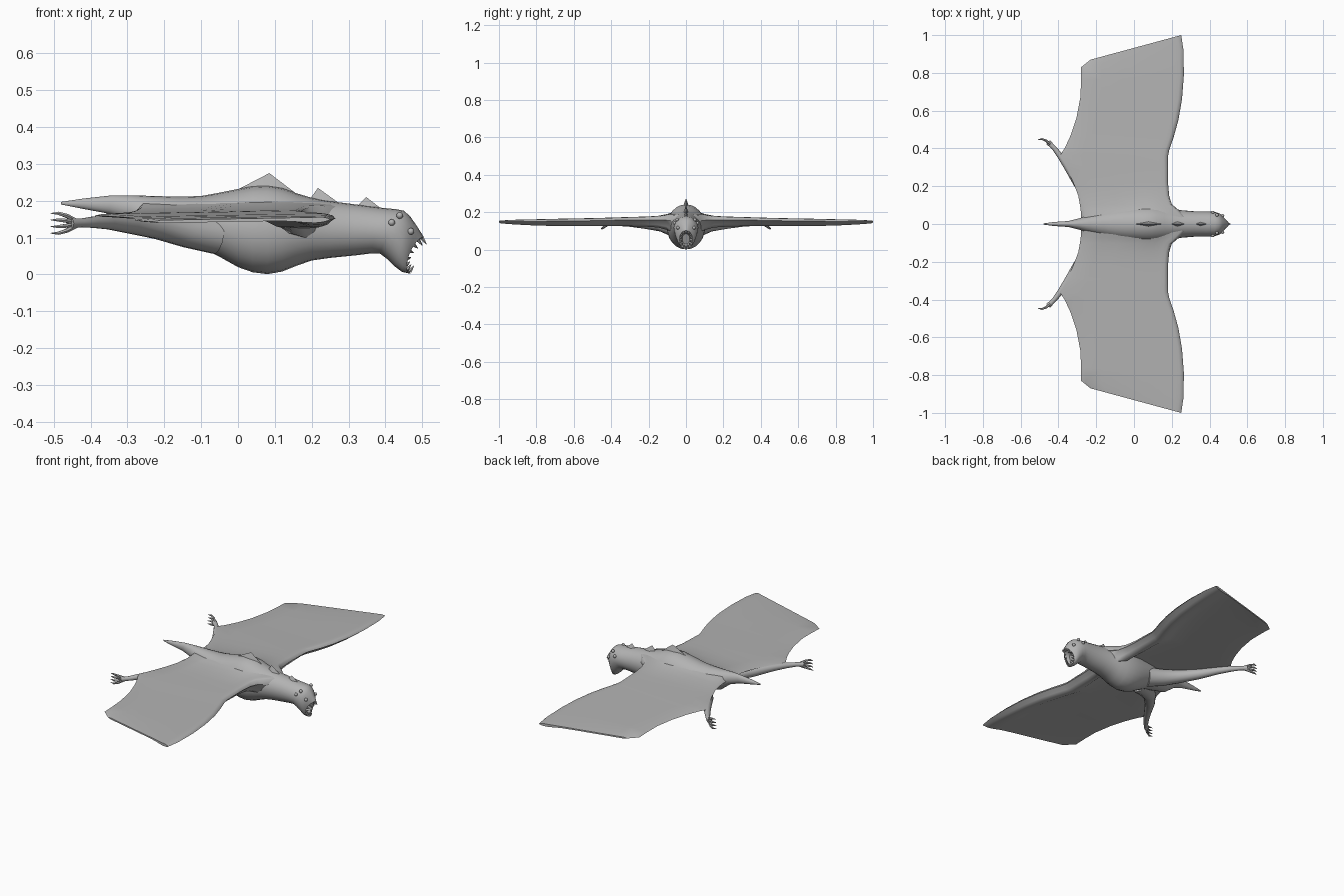
import bpy, bmesh, math
from mathutils import Vector

if "Cube" in bpy.data.objects:
    bpy.data.objects.remove(bpy.data.objects["Cube"])

grey = bpy.data.materials.new("stone grey")
grey.diffuse_color = (0.45, 0.45, 0.45, 1)
grey.use_nodes = True
grey.node_tree.nodes["Principled BSDF"].inputs["Base Color"].default_value = grey.diffuse_color


def finish(name, bm, angle=50):
    """Turn a bmesh into a smooth shaded object."""
    bmesh.ops.recalc_face_normals(bm, faces=bm.faces)
    me = bpy.data.meshes.new(name)
    bm.to_mesh(me)
    bm.free()
    ob = bpy.data.objects.new(name, me)
    bpy.context.collection.objects.link(ob)
    me.materials.append(grey)
    bpy.ops.object.select_all(action='DESELECT')
    ob.select_set(True)
    bpy.context.view_layer.objects.active = ob
    bpy.ops.object.shade_smooth_by_angle(angle=math.radians(angle))
    return ob


def loft(bm, rings):
    """Skin closed rings of equal length and cap both ends."""
    vs = [[bm.verts.new(p) for p in r] for r in rings]
    n = len(vs[0])
    for a, b in zip(vs, vs[1:]):
        for i in range(n):
            j = (i + 1) % n
            bm.faces.new((a[i], a[j], b[j], b[i]))
    bm.faces.new(vs[0])
    bm.faces.new(vs[-1][::-1])


def tube(bm, path, n=10):
    """Round tapering limb through (x, y, z, radius) points."""
    pts = [Vector(p[:3]) for p in path]
    rings = []
    for i, p in enumerate(pts):
        d = (pts[min(i + 1, len(pts) - 1)] - pts[max(i - 1, 0)]).normalized()
        side = d.cross(Vector((0, 0, 1))).normalized()
        up = side.cross(d)
        rings.append([p + path[i][3] * (math.cos(t) * side + math.sin(t) * up)
                      for t in (2 * math.pi * k / n for k in range(n))])
    loft(bm, rings)


def lerp(table, x):
    for (x0, a), (x1, b) in zip(table, table[1:]):
        if x <= x1:
            return a + (b - a) * max(0, (x - x0) / (x1 - x0))
    return table[-1][1]


def mirrored(ob):
    m = ob.modifiers.new("mirror", 'MIRROR')
    m.use_axis = (False, True, False)
    m.use_clip = False
    m.use_mirror_merge = False


# Body, tail, head and mouth: top x, top z, bottom x, bottom z, half width, lip bow
spine = [
    (-.48, .197, -.48, .19, .003, 0), (-.42, .206, -.42, .178, .011, 0),
    (-.34, .215, -.35, .165, .016, 0), (-.29, .215, -.29, .145, .03, 0),
    (-.23, .213, -.23, .098, .05, 0), (-.16, .211, -.16, .085, .066, 0),
    (-.1, .213, -.1, .074, .078, 0), (-.05, .222, -.05, .048, .088, 0),
    (0, .232, 0, .02, .096, 0), (.04, .24, .04, .006, .101, 0),
    (.08, .242, .08, .001, .103, 0), (.12, .235, .12, .008, .1, 0),
    (.16, .22, .16, .024, .093, 0), (.2, .208, .2, .038, .083, 0),
    (.25, .199, .25, .045, .073, 0), (.32, .19, .32, .052, .067, 0),
    (.39, .181, .36, .057, .066, 0), (.43, .177, .385, .057, .066, 0),
    (.45, .173, .405, .042, .064, 0), (.467, .158, .425, .022, .058, 0),
    (.485, .132, .445, .007, .049, .006), (.504, .102, .468, .002, .036, .022),
    (.498, .096, .466, .009, .03, .022), (.455, .085, .43, .03, .02, 0),
]
N = 24
rings = []
for xt, zt, xb, zb, w, bow in spine:
    ring = []
    for k in range(N):
        t = 2 * math.pi * k / N
        s, c = math.sin(t), math.cos(t)
        f = (s + 1) / 2
        ring.append((xb + (xt - xb) * f - bow * abs(c), w * c, zb + (zt - zb) * f))
    rings.append(ring)
bm = bmesh.new()
loft(bm, rings)
finish("body", bm)

# Back crests: front foot, tip and rear foot of each swept fin
bm = bmesh.new()
for x0, x1, tip, z0, z1, zt, w in [(-.06, .19, .085, .20, .195, .275, .032),
                                   (.185, .29, .217, .19, .182, .235, .022),
                                   (.315, .4, .348, .178, .17, .21, .018)]:
    mid = (x0 + x1) / 2
    base = [bm.verts.new(p) for p in ((x0, 0, z0), (mid, -w, z0 - .015),
                                      (x1, 0, z1), (mid, w, z0 - .015))]
    top = bm.verts.new((tip, 0, zt))
    for i in range(4):
        bm.faces.new((base[i], base[(i + 1) % 4], top))
    bm.faces.new(base[::-1])
finish("back_crests", bm)

# Wing: lead x, lead y, trail x, trail y, top z, arm depth, blend into the back
sections = [
    (.30, 0, -.28, 0, .18, .08, 1), (.27, .04, -.28, .04, .18, .08, .72),
    (.235, .075, -.282, .07, .18, .075, .4), (.20, .105, -.286, .1, .181, .066, .2),
    (.186, .15, -.295, .15, .179, .052, .06), (.18, .22, -.318, .21, .177, .045, 0),
    (.18, .30, -.35, .285, .175, .041, 0), (.18, .36, -.39, .365, .173, .038, 0),
    (.186, .39, -.365, .405, .172, .037, 0), (.21, .46, -.335, .47, .17, .036, 0),
    (.235, .55, -.305, .56, .168, .034, 0), (.254, .66, -.284, .67, .166, .031, 0),
    (.264, .79, -.28, .76, .163, .026, 0), (.262, .92, -.28, .83, .16, .017, 0),
    (.25, 1, -.23, .87, .156, .007, 0),
]
back_line = [(s[0], s[1]) for s in spine[:18]]
chord = [(.012, .25), (.04, .75), (.08, 1), (.13, .9), (.19, .45), (.26, .12),
         (.4, 0), (.6, 0), (.8, 0), (.96, 0)]
rings = []
for xl, yl, xt, yt, z, depth, blend in sections:
    def point(u, off):
        x = xl + (xt - xl) * u
        up = blend * (lerp(back_line, x) - .006 - z)
        return (x, yl + (yt - yl) * u, z - .009 * u + off + up * (off > -.004))
    upper = [point(u, -.003 * (u < .03)) for u, f in chord]
    lower = [point(u, -.008 - depth * f) for u, f in chord]
    rings.append([point(0, -.3 * depth - .004)] + upper + [point(1, -.004)] + lower[::-1])
bm = bmesh.new()
loft(bm, rings)
mirrored(finish("wing", bm, 60))

# Hind leg, foot and curved toes
bm = bmesh.new()
tube(bm, [(-.06, .04, .11, .055), (-.14, .075, .12, .047), (-.22, .13, .132, .036),
          (-.29, .21, .138, .028), (-.35, .3, .142, .02), (-.39, .36, .142, .016),
          (-.425, .405, .14, .012), (-.455, .433, .139, .014)], 14)
for dz in (-.027, -.009, .009, .027):
    tube(bm, [(-.44, .42, .139 + dz * .2, .008), (-.465, .441, .139 + dz * .75, .006),
              (-.487, .45, .139 + dz, .005), (-.508, .447, .139 + dz, .001)], 6)
mirrored(finish("hind_leg", bm))

# Bead eyes along the side of the face
bm = bmesh.new()
for x, y, z in [(.417, .061, .141), (.439, .047, .16), (.469, .043, .117)]:
    r = bmesh.ops.create_uvsphere(bm, u_segments=12, v_segments=8, radius=.009)
    bmesh.ops.translate(bm, verts=r["verts"], vec=(x, y, z))
mirrored(finish("eyes", bm))

# Teeth around the lip, pointing into the opening
bm = bmesh.new()
for k in range(14):
    t = 2 * math.pi * (k + .5) / 14
    s, c = math.sin(t), math.cos(t)
    f = (s + 1) / 2
    root = Vector((.466 + .034 * f - .022 * abs(c), .031 * c, .008 + .09 * f))
    tip = root + Vector((.012, -.012 * c, -.017 * s))
    mid = root.lerp(tip, .5)
    tube(bm, [(*root, .0055), (*mid, .0035), (*tip, .0004)], 6)
finish("teeth", bm)
